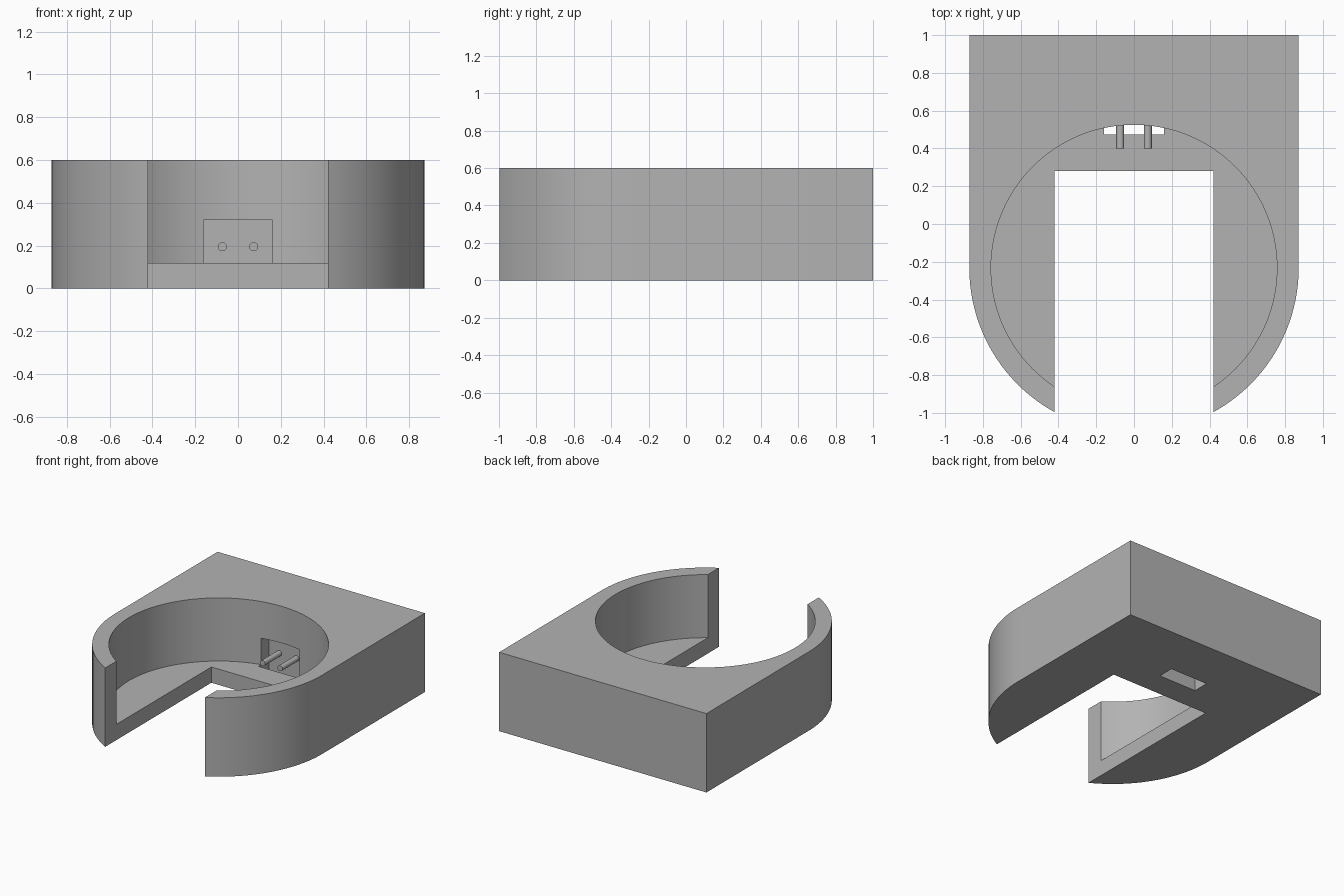
import bpy, bmesh, math
from mathutils import Matrix

if "Cube" in bpy.data.objects:
    bpy.data.objects.remove(bpy.data.objects["Cube"], do_unlink=True)

HALF_WIDTH, CENTRE_Y, HEIGHT = 0.872, -0.232, 0.6
BORE_RADIUS, FLOOR = 0.757, 0.12
SLOT_HALF, SLOT_BACK = 0.42, 0.28

grey = bpy.data.materials.new("plain grey")
grey.use_nodes = True
grey.diffuse_color = (0.45, 0.45, 0.45, 1)
grey.node_tree.nodes["Principled BSDF"].inputs["Base Color"].default_value = grey.diffuse_color


def make_object(name, bm):
    bmesh.ops.recalc_face_normals(bm, faces=bm.faces)
    mesh = bpy.data.meshes.new(name)
    bm.to_mesh(mesh)
    bm.free()
    mesh.materials.append(grey)
    obj = bpy.data.objects.new(name, mesh)
    bpy.context.collection.objects.link(obj)
    return obj


def prism(name, outline, z0, z1):
    bm = bmesh.new()
    face = bm.faces.new([bm.verts.new((x, y, z0)) for x, y in outline])
    new = bmesh.ops.extrude_face_region(bm, geom=[face])["geom"]
    bmesh.ops.translate(bm, vec=(0, 0, z1 - z0),
                        verts=[v for v in new if isinstance(v, bmesh.types.BMVert)])
    return make_object(name, bm)


def box(name, half_x, y0, y1, z0, z1):
    return prism(name, [(-half_x, y0), (half_x, y0), (half_x, y1), (-half_x, y1)], z0, z1)


def arc(radius, start, end, steps):
    angles = [start + (end - start) * i / steps for i in range(steps + 1)]
    return [(radius * math.cos(a), CENTRE_Y + radius * math.sin(a)) for a in angles]


def smooth(obj):
    bpy.ops.object.select_all(action="DESELECT")
    obj.select_set(True)
    bpy.context.view_layer.objects.active = obj
    bpy.ops.object.shade_smooth_by_angle(angle=math.radians(30))


# Housing: square at the back, rounded at the front
outline = [(HALF_WIDTH, 1), (-HALF_WIDTH, 1)] + arc(HALF_WIDTH, math.pi, 2 * math.pi, 64)
housing = prism("housing", outline, 0, HEIGHT)

# Round bore above the floor, front slot, and connector pocket open below
cutters = [
    prism("bore_cutter", arc(BORE_RADIUS, 0, 2 * math.pi, 128)[:-1], FLOOR, 1),
    box("slot_cutter", SLOT_HALF, -2, SLOT_BACK, -1, 1),
    box("pocket_cutter", 0.16, 0.475, 0.6, -1, 0.32),
]
bpy.context.view_layer.objects.active = housing
for cutter in cutters:
    cut = housing.modifiers.new(cutter.name, "BOOLEAN")
    cut.operation = "DIFFERENCE"
    cut.solver = "EXACT"
    cut.object = cutter
    bpy.ops.object.modifier_apply(modifier=cut.name)
    bpy.data.objects.remove(cutter, do_unlink=True)
smooth(housing)

# Two contact pins reaching forward from the pocket's back wall
for side, x in (("right", -0.073), ("left", 0.073)):
    bm = bmesh.new()
    bmesh.ops.create_cone(bm, cap_ends=True, segments=32, radius1=0.021, radius2=0.021, depth=0.2,
                          matrix=Matrix.Translation((x, 0.501, 0.195)) @ Matrix.Rotation(math.pi / 2, 4, "X"))
    smooth(make_object("contact_pin_" + side, bm))
